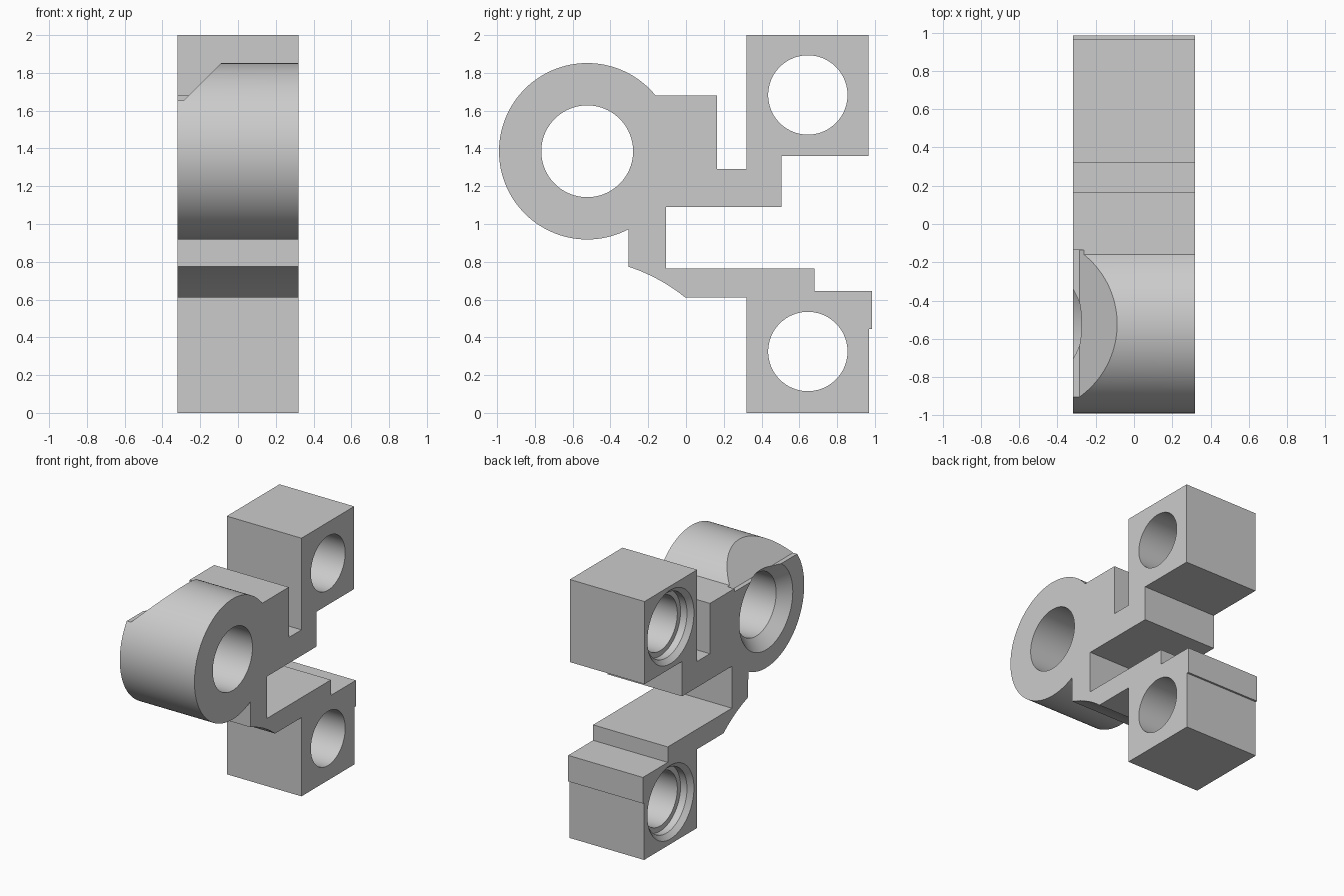
import bpy, bmesh, math

if "Cube" in bpy.data.objects:
    bpy.data.objects.remove(bpy.data.objects["Cube"])

HALF = 0.32                       # half thickness along x
RING = (-0.523, 1.385, 0.467)     # ring centre y, z, radius

grey = bpy.data.materials.new("plain grey")
grey.diffuse_color = (0.6, 0.6, 0.6, 1)
grey.use_nodes = True
grey.node_tree.nodes["Principled BSDF"].inputs["Base Color"].default_value = grey.diffuse_color


def make_object(name, bm):
    bmesh.ops.recalc_face_normals(bm, faces=bm.faces)
    mesh = bpy.data.meshes.new(name)
    bm.to_mesh(mesh)
    bm.free()
    mesh.materials.append(grey)
    obj = bpy.data.objects.new(name, mesh)
    bpy.context.collection.objects.link(obj)
    return obj


def prism(name, points, offset):
    """Extrude a flat outline of 3D points along an offset."""
    bm = bmesh.new()
    face = bm.faces.new([bm.verts.new(p) for p in points])
    moved = bmesh.ops.extrude_face_region(bm, geom=[face])["geom"]
    bmesh.ops.translate(bm, vec=offset,
                        verts=[v for v in moved if isinstance(v, bmesh.types.BMVert)])
    return make_object(name, bm)


def bore(name, y, z, steps, n=96):
    """Stepped round cutter along x; steps are (x, radius)."""
    bm = bmesh.new()
    rings = [[bm.verts.new((x, y + r * math.cos(math.tau * i / n),
                            z + r * math.sin(math.tau * i / n))) for i in range(n)]
             for x, r in steps]
    for a, b in zip(rings, rings[1:]):
        for i in range(n):
            j = (i + 1) % n
            bm.faces.new((a[i], a[j], b[j], b[i]))
    bm.faces.new(rings[0])
    bm.faces.new(rings[-1])
    return make_object(name, bm)


def arc(cy, cz, r, start, end, n):
    return [(cy + r * math.cos(math.radians(start + (end - start) * i / n)),
             cz + r * math.sin(math.radians(start + (end - start) * i / n)))
            for i in range(n + 1)]


# Bracket outline (y, z): arm, upper block, lower arm, lower block
outline = [(0.165, 1.68), (0.165, 1.29), (0.32, 1.29), (0.32, 2.0), (0.965, 2.0),
           (0.965, 1.36), (0.505, 1.36), (0.505, 1.09), (-0.105, 1.09),
           (-0.105, 0.765), (0.68, 0.765), (0.68, 0.645), (0.985, 0.645),
           (0.985, 0.443), (0.97, 0.443), (0.97, 0), (0.32, 0), (0.32, 0.61)]
outline += arc(-0.60, -0.13, 0.951, 51.1, 71.9, 10)      # concave underside
outline += arc(*RING, -62.2, -320.9, 90)                 # round of the ring
bracket = prism("bracket", [(-HALF, y, z) for y, z in outline], (2 * HALF, 0, 0))

# Cutters: sloped relief on the ring, countersunk ring hole, stepped block holes
relief = [(-0.4, 1.655), (-0.285, 1.655), (0.01, 1.95), (-0.4, 1.95)]
cutters = [
    prism("ring_relief_cutter", [(x, -1.1, z) for x, z in relief], (0, 0.965, 0)),
    bore("ring_hole_cutter", RING[0], RING[1],
         [(-0.34, 0.347), (-0.236, 0.243), (0.4, 0.243)]),
]
for label, z in (("upper", 1.683), ("lower", 0.325)):
    cutters.append(bore(label + "_hole_cutter", 0.645, z,
                        [(-0.34, 0.305), (-0.285, 0.25), (-0.23, 0.25),
                         (-0.23, 0.21), (0.4, 0.21)]))

bpy.context.view_layer.objects.active = bracket
bracket.select_set(True)
for cutter in cutters:
    mod = bracket.modifiers.new(cutter.name, 'BOOLEAN')
    mod.operation = 'DIFFERENCE'
    mod.solver = 'EXACT'
    mod.object = cutter
    bpy.ops.object.modifier_apply(modifier=mod.name)
for cutter in cutters:
    bpy.data.objects.remove(cutter)

bpy.ops.object.shade_smooth_by_angle(angle=math.radians(20))
